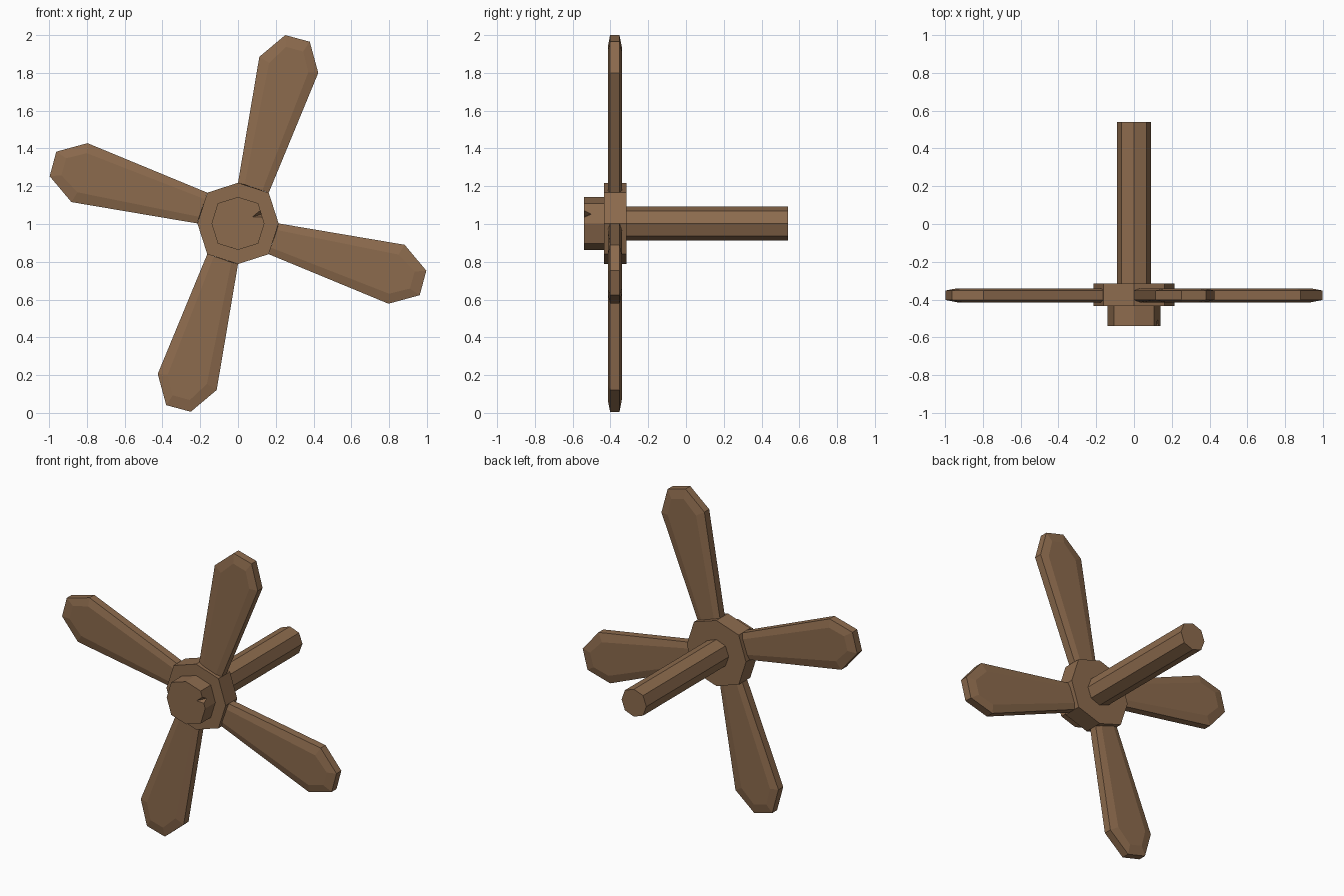
import bpy, bmesh, math
from mathutils import Vector

if "Cube" in bpy.data.objects:
    bpy.data.objects.remove(bpy.data.objects["Cube"])

CZ = 1.003  # height of the rotor axis

wood = bpy.data.materials.new("brown wood")
wood.diffuse_color = (0.265, 0.147, 0.075, 1)
wood.use_nodes = True
wood.node_tree.nodes["Principled BSDF"].inputs["Base Color"].default_value = wood.diffuse_color


def loft(name, rings):
    """Join equal-length closed rings of points and cap both ends."""
    bm = bmesh.new()
    loops = [[bm.verts.new(p) for p in ring] for ring in rings]
    n = len(rings[0])
    for a, b in zip(loops, loops[1:]):
        for i in range(n):
            j = (i + 1) % n
            bm.faces.new((a[i], a[j], b[j], b[i]))
    bm.faces.new(loops[0])
    bm.faces.new(loops[-1])
    bmesh.ops.recalc_face_normals(bm, faces=bm.faces)
    me = bpy.data.meshes.new(name)
    bm.to_mesh(me)
    bm.free()
    me.materials.append(wood)
    ob = bpy.data.objects.new(name, me)
    bpy.context.collection.objects.link(ob)
    return ob


def octagon(r, diag, y):
    """Octagon around the y axis; axis corners at r, diagonal corners at diag."""
    pts = []
    for i in range(8):
        a = i * math.pi / 4
        rr = diag if i % 2 else r
        pts.append(Vector((rr * math.cos(a), y, CZ + rr * math.sin(a))))
    return pts


# Hub, front cap and rear shaft
loft("hub", [octagon(0.215, 0.23, -0.435), octagon(0.215, 0.23, -0.315)])
cap = loft("front_cap", [octagon(0.14, 0.151, -0.54), octagon(0.14, 0.151, -0.43)])
loft("shaft", [octagon(0.09, 0.093, -0.33), octagon(0.09, 0.093, 0.54)])

# Small chips cut out of the cap rim: front triangle plus a point behind it
chips = [
    ([(0.065, 1.035), (0.15, 1.105), (0.15, 1.03)], (0.125, -0.502, 1.052)),
    ([(-0.045, 0.882), (-0.015, 0.868), (-0.03, 0.84)], (-0.03, -0.515, 0.865)),
]
for k, (tri, apex) in enumerate(chips):
    cutter = loft("chip_cutter_%d" % k, [
        [(x, -0.55, z) for x, z in tri],
        [tuple(Vector(apex).lerp(Vector((x, -0.55, z)), 0.02)) for x, z in tri]])
    cutter.hide_render = True
    cutter.hide_set(True)
    mod = cap.modifiers.new("chip", 'BOOLEAN')
    mod.operation = 'DIFFERENCE'
    mod.solver = 'EXACT'
    mod.object = cutter

# Blades: outline and narrower raised face, relative to the axis
outline = [(0.0, 0.215), (0.113, 0.882), (0.25, 0.997), (0.38, 0.962),
           (0.425, 0.797), (0.163, 0.163)]
inner = [(0.035, 0.206), (0.165, 0.85), (0.255, 0.935), (0.345, 0.91),
         (0.372, 0.80), (0.128, 0.174)]
for k in range(4):
    a = k * math.pi / 2
    c, s = math.cos(a), math.sin(a)

    def ring(pts, y):
        return [(x * c - z * s, y, CZ + x * s + z * c) for x, z in pts]

    loft("blade_%d" % (k + 1), [
        ring(inner, -0.414), ring(outline, -0.402),
        ring(outline, -0.352), ring(inner, -0.340)])
